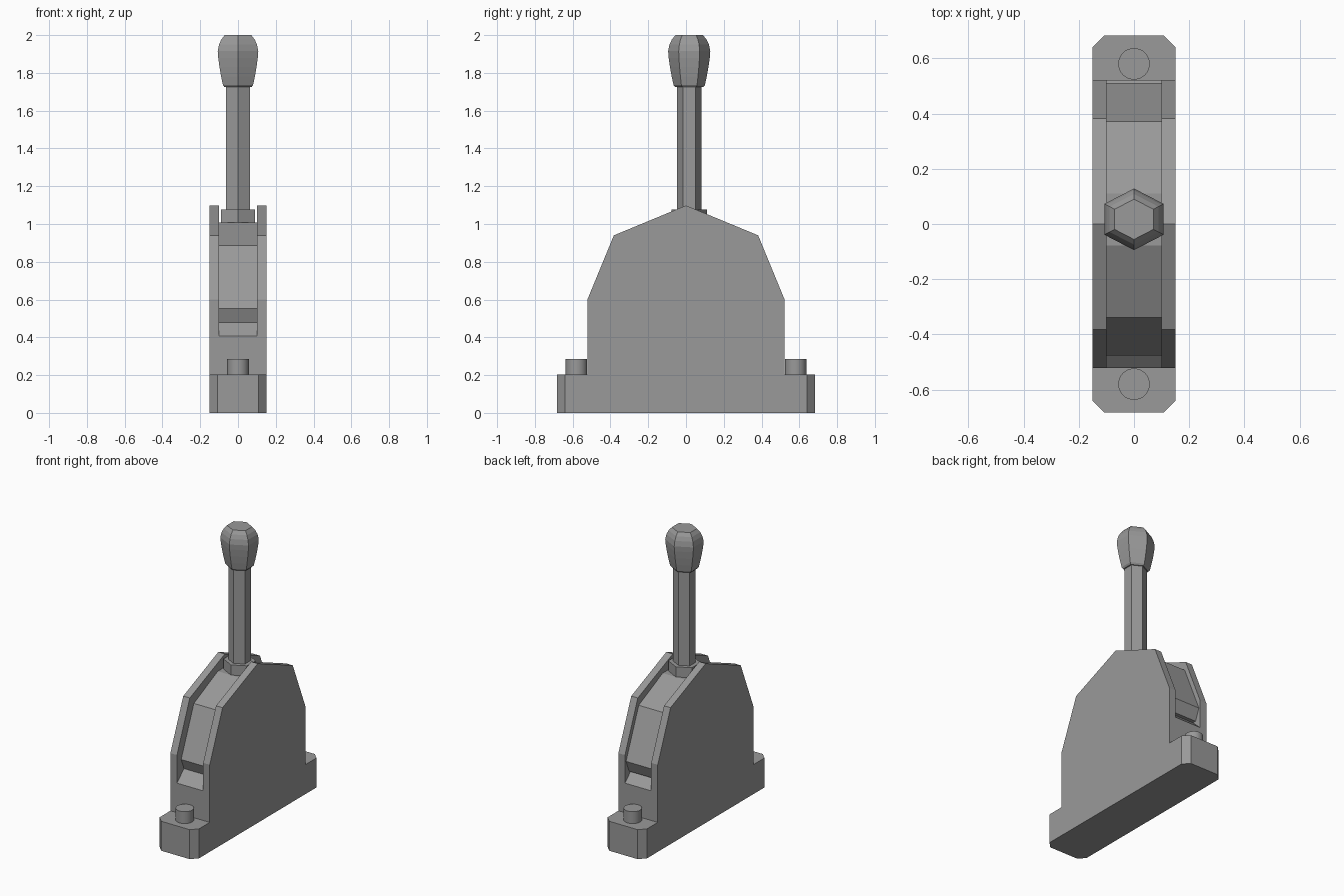
import bpy
import bmesh
from math import cos, sin, tau

default = bpy.data.objects.get("Cube")
if default:
    bpy.data.objects.remove(default, do_unlink=True)

grey = bpy.data.materials.new("plain grey")
grey.use_nodes = True
colour = (0.32, 0.32, 0.32, 1)
grey.diffuse_color = colour
grey.node_tree.nodes["Principled BSDF"].inputs["Base Color"].default_value = colour


def loft(name, rings):
    """Skin a stack of matching rings and cap both ends."""
    bm = bmesh.new()
    loops = [[bm.verts.new(p) for p in ring] for ring in rings]
    n = len(loops[0])
    for a, b in zip(loops, loops[1:]):
        for i in range(n):
            j = (i + 1) % n
            bm.faces.new((a[i], a[j], b[j], b[i]))
    bm.faces.new(loops[0])
    bm.faces.new(loops[-1])
    bmesh.ops.recalc_face_normals(bm, faces=bm.faces)
    mesh = bpy.data.meshes.new(name)
    bm.to_mesh(mesh)
    bm.free()
    mesh.materials.append(grey)
    obj = bpy.data.objects.new(name, mesh)
    bpy.context.collection.objects.link(obj)
    return obj


def slab(name, profile, half_width):
    """Extrude a (y, z) outline across x."""
    return loft(name, [[(x, y, z) for y, z in profile] for x in (-half_width, half_width)])


def turned(name, profile, sides, y, squash=1.0):
    """Stack (radius, z) rings with a vertex facing front and back."""
    angles = [tau * (i / sides + 0.25) for i in range(sides)]
    return loft(name, [[(r * cos(a), y + squash * r * sin(a), z) for a in angles]
                       for r, z in profile])


def mirrored(half, centre=0.0):
    """Complete a front-half outline with its rear half."""
    return half + [(2 * centre - y, z) for y, z in reversed(half)]


def combine(target, tool, operation):
    mod = target.modifiers.new(operation.lower(), "BOOLEAN")
    mod.operation = operation
    mod.solver = "EXACT"
    mod.object = tool
    tool.hide_render = True
    tool.hide_set(True)


# Base plate with clipped corners
corners = [(-0.15, -0.64), (-0.108, -0.682), (0.108, -0.682), (0.15, -0.64),
           (0.15, 0.64), (0.108, 0.682), (-0.108, 0.682), (-0.15, 0.64)]
base = loft("base_housing", [[(x, y, z) for x, y in corners] for z in (0, 0.203)])

# Faceted housing joined to the base, with a slot along its rim
half = [(-0.522, 0.1), (-0.522, 0.6), (-0.382, 0.94)]
outline = half + [(0, 1.098)] + [(-y, z) for y, z in reversed(half)]
combine(base, slab("housing_helper", outline, 0.15), "UNION")
slot = mirrored([(-0.43, 0.492), (-0.522, 0.407), (-0.65, 0.3), (-0.65, 1.3)])
combine(base, slab("slot_helper", slot, 0.1), "DIFFERENCE")

# Bolts at both ends
for label, y in (("front", -0.58), ("rear", 0.58)):
    bolt = turned(label + "_bolt", [(0.057, 0.19), (0.057, 0.285)], 32, y)
    bolt.select_set(True)
    bpy.context.view_layer.objects.active = bolt
    bpy.ops.object.shade_smooth_by_angle()
    bolt.select_set(False)

# Rotating drum in the slot
pivot = 0.017
drum = mirrored([(-0.443, 0.472), (-0.476, 0.552), (-0.338, 0.886), (-0.077, 1.008)], pivot)
slab("drum", drum, 0.1)

# Lever: collar, shaft and grip
hexagon = dict(sides=6, y=pivot, squash=0.9)
turned("lever_collar", [(0.104, 1.0), (0.104, 1.078)], **hexagon)
turned("lever_shaft", [(0.073, 1.07), (0.073, 1.73)], **hexagon)
grip = [(0.082, 1.724), (0.092, 1.735), (0.103, 1.78), (0.113, 1.83), (0.121, 1.88),
        (0.124, 1.915), (0.116, 1.95), (0.102, 1.977), (0.081, 2.0)]
turned("lever_grip", grip, **hexagon)
